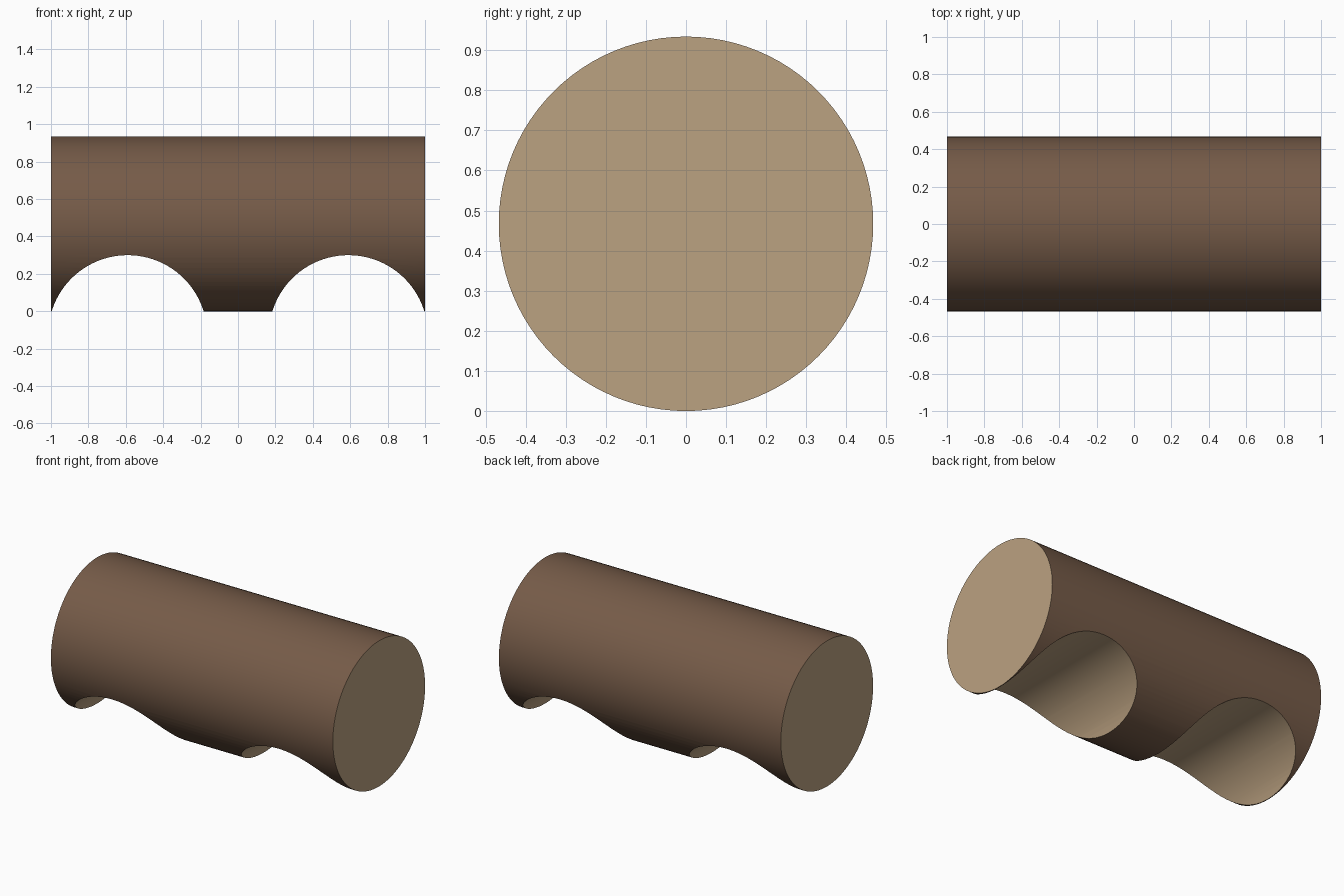
import bpy
from math import pi, radians

if "Cube" in bpy.data.objects:
    bpy.data.objects.remove(bpy.data.objects["Cube"])

LOG_R = 0.467
NOTCH_R, NOTCH_X, NOTCH_Z = 0.425, 0.59, -0.125


def material(name, color):
    m = bpy.data.materials.new(name)
    m.diffuse_color = color
    m.use_nodes = True
    m.node_tree.nodes["Principled BSDF"].inputs["Base Color"].default_value = m.diffuse_color
    return m


bark = material("bark", (0.18, 0.105, 0.065, 1))
wood = material("cut_wood", (0.50, 0.36, 0.22, 1))


def cylinder(name, radius, depth, location, rotation, sides):
    bpy.ops.mesh.primitive_cylinder_add(vertices=sides, radius=radius, depth=depth,
                                        location=location, rotation=rotation)
    obj = bpy.context.object
    obj.name = name
    obj.data.materials.append(bark)
    obj.data.materials.append(wood)
    return obj


# Log lying along x, with bare wood on the sawn ends
log = cylinder("log", LOG_R, 2, (0, 0, LOG_R), (0, pi / 2, 0), 96)
for p in log.data.polygons:
    p.material_index = 1 if abs(p.normal.z) > 0.9 else 0

# Two round notches cut across the underside
for side in (-1, 1):
    cutter = cylinder("notch_cutter", NOTCH_R, 1.4, (side * NOTCH_X, 0, NOTCH_Z),
                      (pi / 2, 0, 0), 96)
    cutter.hide_render = True
    for p in cutter.data.polygons:
        p.material_index = 1
    cut = log.modifiers.new("notch", 'BOOLEAN')
    cut.operation = 'DIFFERENCE'
    cut.solver = 'EXACT'
    cut.object = cutter
    bpy.ops.object.select_all(action='DESELECT')
    log.select_set(True)
    bpy.context.view_layer.objects.active = log
    bpy.ops.object.modifier_apply(modifier=cut.name)
    bpy.data.objects.remove(cutter, do_unlink=True)

# Smooth bark and notches, crisp rims
bpy.ops.object.shade_smooth_by_angle(angle=radians(25))
